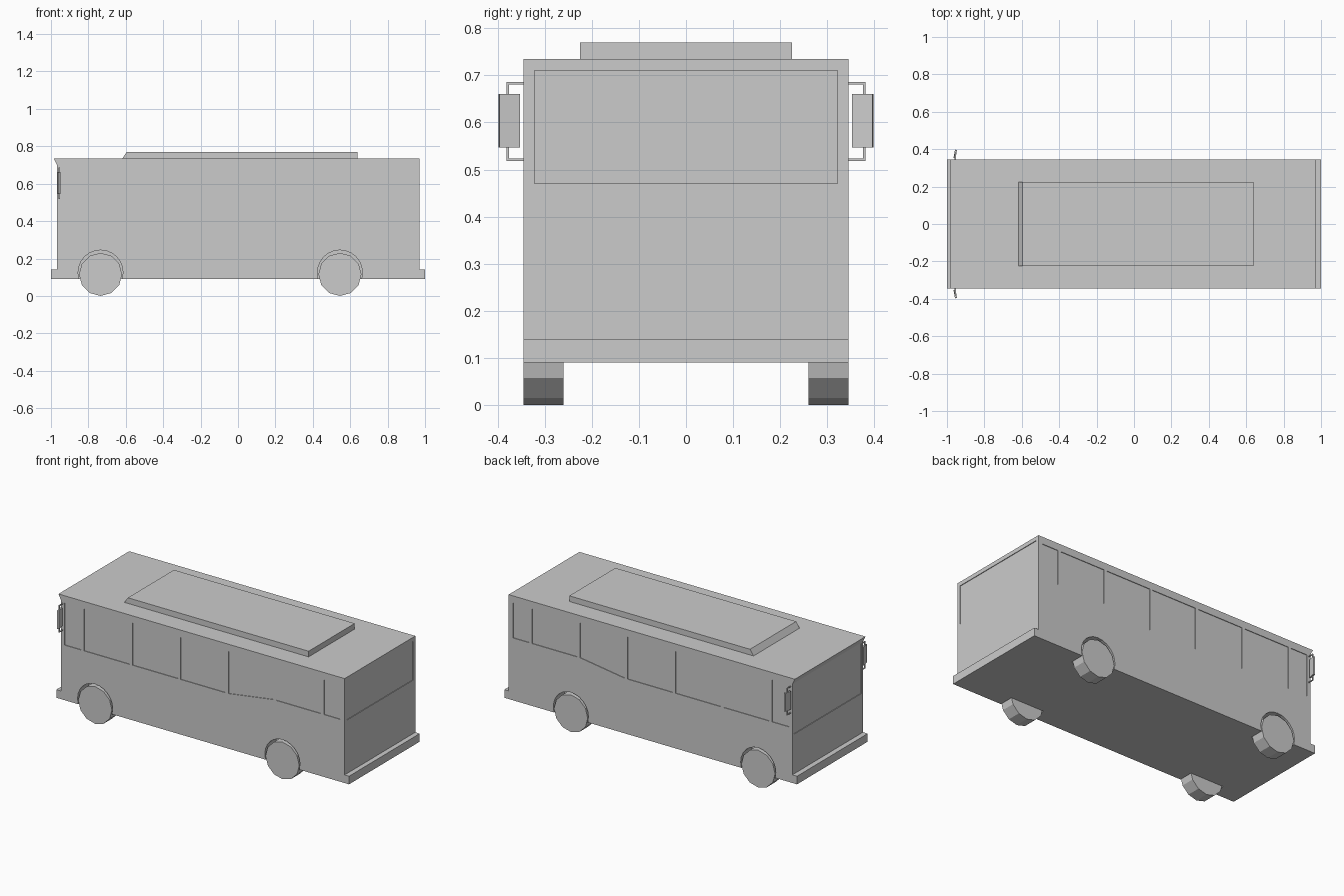
import bpy, bmesh, math
from mathutils import Matrix, Vector

if "Cube" in bpy.data.objects:
    bpy.data.objects.remove(bpy.data.objects["Cube"])


def finish(name, bm):
    bmesh.ops.recalc_face_normals(bm, faces=bm.faces)
    me = bpy.data.meshes.new(name)
    bm.to_mesh(me)
    bm.free()
    ob = bpy.data.objects.new(name, me)
    bpy.context.scene.collection.objects.link(ob)
    return ob


def prism(bm, pts, y0, y1):
    """Extrude an x-z outline from y0 to y1."""
    face = bm.faces.new([bm.verts.new((x, y0, z)) for x, z in pts])
    out = bmesh.ops.extrude_face_region(bm, geom=[face])
    verts = [v for v in out["geom"] if isinstance(v, bmesh.types.BMVert)]
    bmesh.ops.translate(bm, verts=verts, vec=(0, y1 - y0, 0))


def box(bm, x0, x1, y0, y1, z0, z1):
    prism(bm, [(x0, z0), (x1, z0), (x1, z1), (x0, z1)], y0, y1)


def circle(cx, cz, r, n):
    return [(cx + r * math.sin(2 * math.pi * i / n),
             cz - r * math.cos(2 * math.pi * i / n)) for i in range(n)]


W = 0.345
AXLES = (-0.735, 0.545)
D = 0.004   # window recess depth

# Body shell with bumpers and the visor above the windscreen
bm = bmesh.new()
prism(bm, [(-1, .09), (1, .09), (1, .14), (.97, .14), (.97, .735),
           (-.985, .735), (-.968, .70), (-.968, .14), (-1, .14)], -W, W)
body = finish("bus_body", bm)

# Cutters: wheel arches, side windows, windscreen, rear window
bm = bmesh.new()
edges = [-.955, -.82, -.49, -.16, .167, .493, .82, .95]
for s in (-1, 1):
    for x in AXLES:
        prism(bm, circle(x, .125, .12, 24), s * .255, s * (W + .05))
    for a, b in zip(edges, edges[1:]):
        a, b = a + .01, b - .01
        za = .43 if a < .3 else .475     # sill steps up towards the rear
        zb = .43 if b < .3 else .475
        prism(bm, [(a, za), (b, zb), (b, .69), (a, .69)],
              s * (W - D), s * (W + .05))
box(bm, -1.02, -.968 + D, -.33, .33, .385, .695)
box(bm, .97 - D, 1.02, -.322, .322, .47, .71)
# step the sill on the fifth window
for v in bm.verts:
    if abs(v.co.x - .483) < .002 and abs(v.co.z - .43) < .002:
        v.co.z = .475
cutter = finish("body_cutter", bm)
cutter.hide_render = True

mod = body.modifiers.new("openings", "BOOLEAN")
mod.operation = "DIFFERENCE"
mod.solver = "EXACT"
mod.object = cutter
bpy.context.view_layer.objects.active = body
bpy.ops.object.modifier_apply(modifier=mod.name)
bpy.data.objects.remove(cutter, do_unlink=True)

# Roof unit with sloped front
bm = bmesh.new()
prism(bm, [(-.62, .733), (.64, .733), (.64, .77), (-.595, .77)], -.225, .225)
finish("roof_unit", bm)

# Twelve-sided wheels
for x, end in zip(AXLES, ("front", "rear")):
    for s, side in ((-1, "left"), (1, "right")):
        bm = bmesh.new()
        prism(bm, circle(x, .115, .115, 12), s * .26, s * W)
        finish(f"{end}_{side}_wheel", bm)

# Side mirrors: housing on a two-armed bracket
for s, side in ((-1, "left"), (1, "right")):
    bm = bmesh.new()
    box(bm, -.959, -.953, s * .34, s * .381, .681, .686)
    box(bm, -.959, -.953, s * .34, s * .381, .518, .523)
    box(bm, -.959, -.953, s * .376, s * .381, .655, .684)
    box(bm, -.959, -.953, s * .376, s * .381, .520, .552)
    finish(f"{side}_mirror_bracket", bm)
    bm = bmesh.new()
    box(bm, -.961, -.950, s * .353, s * .397, .547, .66)
    bmesh.ops.rotate(bm, verts=bm.verts, cent=Vector((-.956, s * .375, .6)),
                     matrix=Matrix.Rotation(s * math.radians(-10), 3, "Z"))
    finish(f"{side}_mirror_housing", bm)
